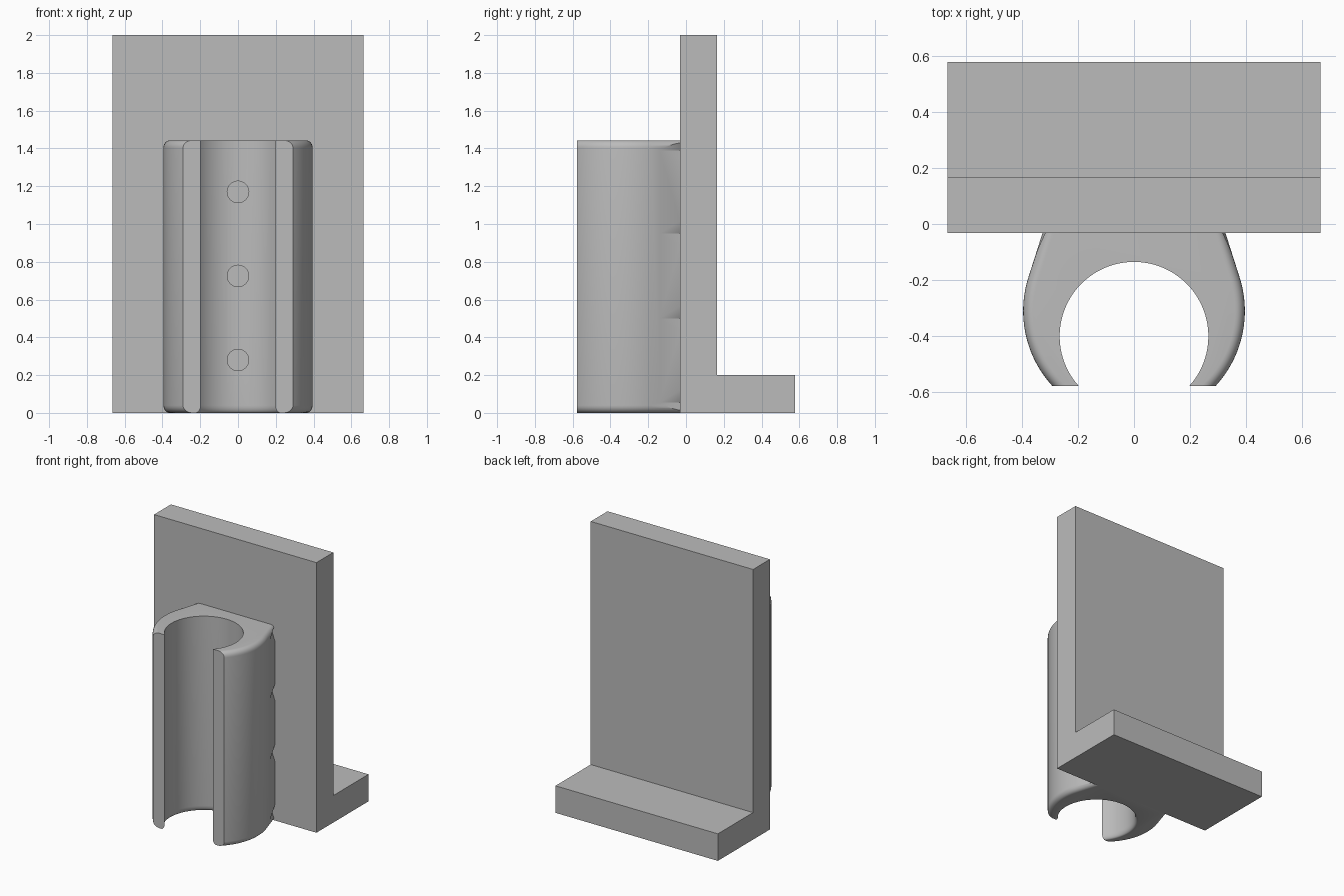
import bpy, bmesh, math

if "Cube" in bpy.data.objects:
    bpy.data.objects.remove(bpy.data.objects["Cube"])

grey = bpy.data.materials.new("plain grey")
grey.diffuse_color = (0.5, 0.5, 0.5, 1)
grey.use_nodes = True
grey.node_tree.nodes["Principled BSDF"].inputs["Base Color"].default_value = grey.diffuse_color

PLATE_FRONT, FRONT, CLIP_TOP = -0.032, -0.577, 1.443


def finish(bm, name):
    bmesh.ops.recalc_face_normals(bm, faces=bm.faces)
    mesh = bpy.data.meshes.new(name)
    bm.to_mesh(mesh)
    bm.free()
    mesh.materials.append(grey)
    ob = bpy.data.objects.new(name, mesh)
    bpy.context.collection.objects.link(ob)
    return ob


def loft(rings, name):
    """Join equal-length closed rings with quads and cap both ends."""
    bm = bmesh.new()
    loops = [[bm.verts.new(p) for p in ring] for ring in rings]
    n = len(loops[0])
    for a, b in zip(loops, loops[1:]):
        for i in range(n):
            j = (i + 1) % n
            bm.faces.new((a[i], a[j], b[j], b[i]))
    bm.faces.new(loops[0])
    bm.faces.new(loops[-1])
    return finish(bm, name)


# L-shaped upright plate with rear foot
ell = [(PLATE_FRONT, 0), (0.577, 0), (0.577, 0.2), (0.165, 0.2), (0.165, 2), (PLATE_FRONT, 2)]
loft([[(x, y, z) for y, z in ell] for x in (-0.665, 0.665)], "mounting_bracket")


def clip_ring(d_out, d_in, z):
    """C-shaped section, outer wall moved in by d_out, bore widened by d_in."""
    R, r, c_out, c_in = 0.395 - d_out, 0.265 + d_in, -0.31, -0.4
    a0, a1 = math.asin((FRONT - c_out) / R), math.radians(17.7)
    right = []
    for i in range(25):
        a = a0 + (a1 - a0) * i / 24
        right.append((R * math.cos(a), c_out + R * math.sin(a)))
    # straight tangent flank running back to the plate
    right.append(((R - (PLATE_FRONT - c_out) * math.sin(a1)) / math.cos(a1), PLATE_FRONT))
    left = [(-x, y) for x, y in reversed(right)]
    b0 = math.asin((FRONT - c_in) / r)
    bore = []
    for i in range(65):
        a = math.pi - b0 + (2 * b0 - math.pi) * i / 64
        bore.append((r * math.cos(a), c_in + r * math.sin(a)))
    return [(x, y, z) for x, y in right + left + bore]


# Clip with rounded outer rims and a rounded lower bore rim
rings = []
quarter = [math.pi / 2 * i / 6 for i in range(7)]
for t in quarter:
    k = 1 - math.sin(t)
    rings.append(clip_ring(0.035 * k, 0.02 * k, 0.04 * (1 - math.cos(t))))
for t in quarter:
    rings.append(clip_ring(0.035 * (1 - math.cos(t)), 0, CLIP_TOP - 0.04 * (1 - math.sin(t))))
clip = loft(rings, "tube_clip")


def cut(cutter):
    cutter.hide_render = True
    cutter.hide_set(True)
    mod = clip.modifiers.new(cutter.name, "BOOLEAN")
    mod.operation, mod.solver, mod.object = "DIFFERENCE", "EXACT", cutter


# Screw holes through the back of the clip
for z in (0.28, 0.725, 1.17):
    circle = [(0.057 * math.cos(a), z + 0.057 * math.sin(a))
              for a in (math.tau * i / 32 for i in range(32))]
    cut(loft([[(x, y, h) for x, h in circle] for y in (-0.3, 0.02)], "hole_cutter"))

# Tapered notches in the flanks, halfway between the screw holes
for s in (-1, 1):
    for z in (0.055, 0.5, 0.95, 1.39):
        bm = bmesh.new()
        for p in ((0.366, -0.15, z), (0.295, -0.02, z), (0.325, -0.02, z + 0.08),
                  (0.325, -0.02, z - 0.08), (0.42, -0.02, z + 0.1),
                  (0.42, -0.02, z - 0.1), (0.42, -0.15, z)):
            bm.verts.new((s * p[0], p[1], p[2]))
        bmesh.ops.convex_hull(bm, input=bm.verts)
        cut(finish(bm, "notch_cutter"))

# Apply the cuts, then smooth the round walls
bpy.context.view_layer.objects.active = clip
clip.select_set(True)
for mod in list(clip.modifiers):
    bpy.ops.object.modifier_apply(modifier=mod.name)
bpy.ops.object.shade_smooth_by_angle(angle=math.radians(30))
